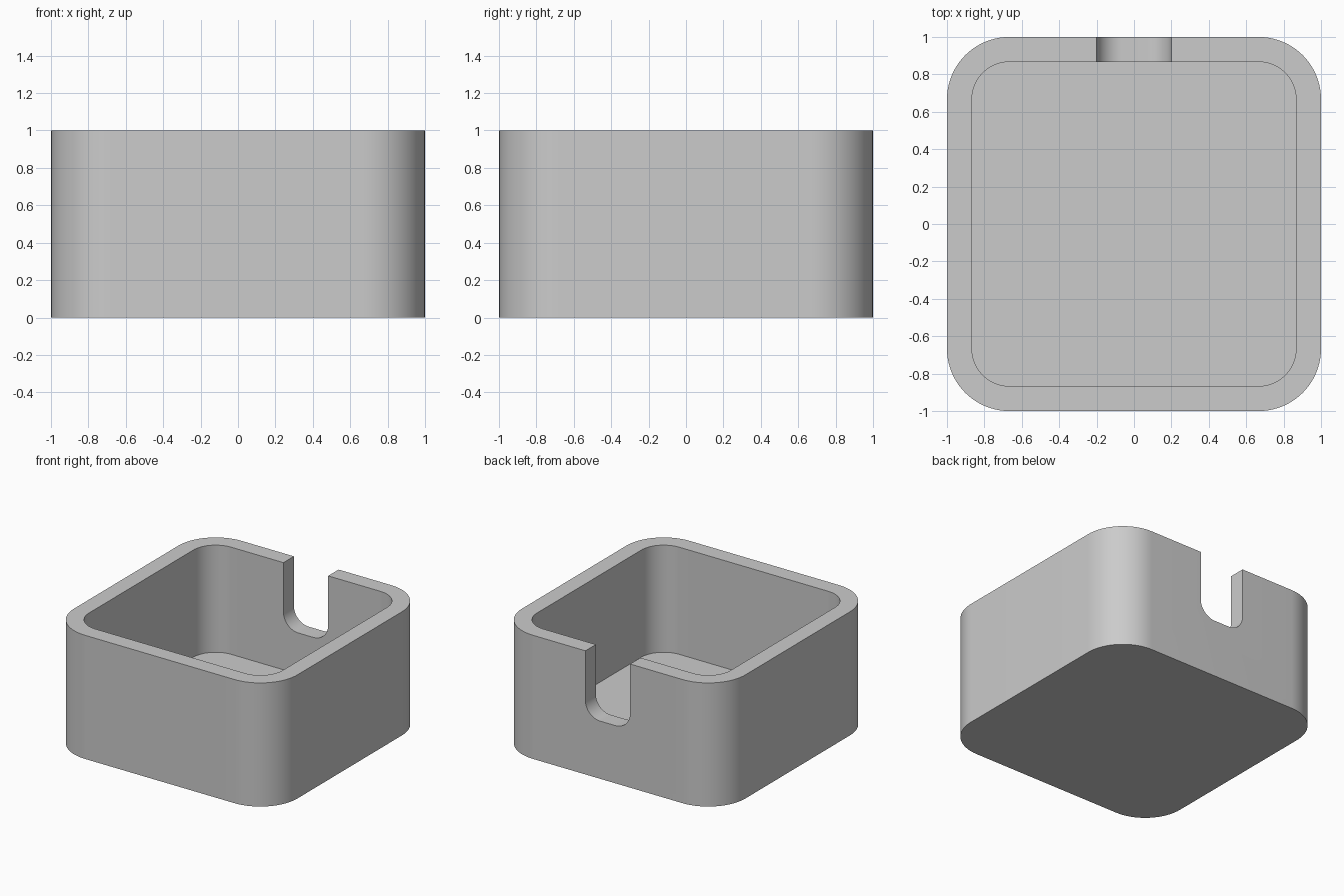
import bpy, bmesh, math

if "Cube" in bpy.data.objects:
    bpy.data.objects.remove(bpy.data.objects["Cube"], do_unlink=True)

WALL = 2 / 15        # wall and floor thickness
HEIGHT = 1.0
OUTER_RADIUS = 1 / 3
SLOT_HALF = 0.2
SLOT_BOTTOM = 7 / 15

grey = bpy.data.materials.new("plain grey")
grey.use_nodes = True
colour = (0.6, 0.6, 0.6, 1)
grey.diffuse_color = colour
grey.node_tree.nodes["Principled BSDF"].inputs["Base Color"].default_value = colour


def arc(cx, cy, radius, start, steps=20):
    """Quarter circle, anticlockwise from the start angle."""
    angles = [start + math.pi / 2 * i / steps for i in range(steps + 1)]
    return [(cx + radius * math.cos(a), cy + radius * math.sin(a)) for a in angles]


def rounded_square(half, radius):
    c = half - radius
    points = []
    for i, (sx, sy) in enumerate([(1, 1), (-1, 1), (-1, -1), (1, -1)]):
        points += arc(sx * c, sy * c, radius, i * math.pi / 2)
    return points


def loft(name, rings):
    """Join equal rings of 3D points with quads and cap both ends."""
    bm = bmesh.new()
    loops = [[bm.verts.new(p) for p in ring] for ring in rings]
    for a, b in zip(loops, loops[1:]):
        for i in range(len(a)):
            j = (i + 1) % len(a)
            bm.faces.new((a[i], a[j], b[j], b[i]))
    bm.faces.new(loops[0][::-1])
    bm.faces.new(loops[-1])
    bmesh.ops.recalc_face_normals(bm, faces=bm.faces)
    mesh = bpy.data.meshes.new(name)
    bm.to_mesh(mesh)
    bm.free()
    mesh.materials.append(grey)
    obj = bpy.data.objects.new(name, mesh)
    bpy.context.collection.objects.link(obj)
    return obj


# Open box: outside wall, rim, inside wall, floor
outer = rounded_square(1, OUTER_RADIUS)
inner = rounded_square(1 - WALL, OUTER_RADIUS - WALL)
box = loft("open_box", [[(x, y, z) for x, y in ring] for ring, z in
                        [(outer, 0), (outer, HEIGHT), (inner, HEIGHT), (inner, WALL)]])

# Cable slot through the back wall, with rounded lower corners
c = SLOT_HALF - WALL
slot = [(SLOT_HALF, HEIGHT + 0.2), (-SLOT_HALF, HEIGHT + 0.2)]
slot += arc(-c, SLOT_BOTTOM + WALL, WALL, math.pi)
slot += arc(c, SLOT_BOTTOM + WALL, WALL, math.pi * 1.5)
cutter = loft("slot_cutter", [[(x, y, z) for x, z in slot] for y in (0.7, 1.2)])
cutter.hide_render = True

cut = box.modifiers.new("cable slot", "BOOLEAN")
cut.operation = "DIFFERENCE"
cut.solver = "EXACT"
cut.object = cutter
bpy.ops.object.select_all(action="DESELECT")
bpy.context.view_layer.objects.active = box
box.select_set(True)
bpy.ops.object.modifier_apply(modifier=cut.name)
bpy.data.objects.remove(cutter, do_unlink=True)

# Smooth curves, crisp rims
bpy.ops.object.shade_smooth_by_angle(angle=math.radians(30))
